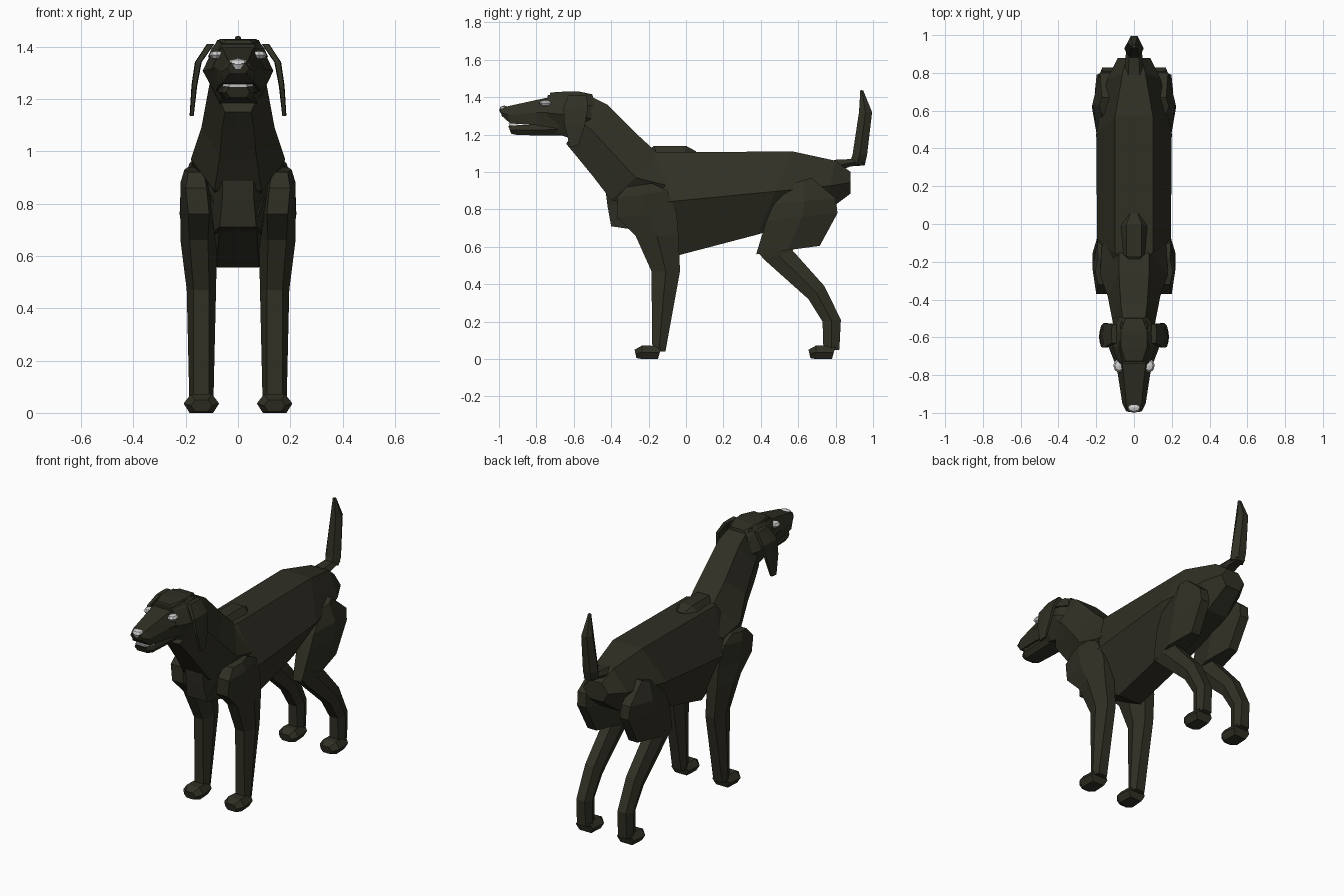
import bpy, bmesh, math


def material(name, rgb):
    m = bpy.data.materials.new(name)
    m.diffuse_color = (*rgb, 1)
    return m


COAT = material("dark_coat", (0.030, 0.029, 0.018))
PALE = material("pale_grey", (0.62, 0.62, 0.62))


def finish(name, bm, mat):
    bmesh.ops.recalc_face_normals(bm, faces=bm.faces)
    me = bpy.data.meshes.new(name)
    bm.to_mesh(me)
    bm.free()
    me.materials.append(mat)
    ob = bpy.data.objects.new(name, me)
    bpy.context.collection.objects.link(ob)
    return ob


def loft(name, rings, mat=COAT, cx=0.0, mid=0.5):
    """Skin hexagonal rings: (ay, az, by, bz, width at a, middle, b[, x shift])."""
    bm = bmesh.new()
    loops = []
    for r in rings:
        ay, az, by, bz, wa, wm, wb = r[:7]
        c = cx + (r[7] if len(r) > 7 else 0) * (1 if cx >= 0 else -1)
        my, mz = ay + (by - ay) * mid, az + (bz - az) * mid
        pts = [(c - wa, ay, az), (c + wa, ay, az), (c + wm, my, mz),
               (c + wb, by, bz), (c - wb, by, bz), (c - wm, my, mz)]
        loops.append([bm.verts.new(p) for p in pts])
    for a, b in zip(loops, loops[1:]):
        for i in range(6):
            j = (i + 1) % 6
            bm.faces.new((a[i], a[j], b[j], b[i]))
    bm.faces.new(loops[0])
    bm.faces.new(loops[-1])
    return finish(name, bm, mat)


def gem(name, loc, size, mat):
    """Small faceted ball."""
    bm = bmesh.new()
    bmesh.ops.create_uvsphere(bm, u_segments=8, v_segments=4, radius=1)
    for v in bm.verts:
        v.co = [c + d * s for c, d, s in zip(loc, v.co, size)]
    return finish(name, bm, mat)


# Trunk, from chest to rump
loft("torso", [
    (-0.20, 1.09, -0.38, 0.74, .06, .14, .07),
    (-0.15, 1.105, -0.04, 0.555, .10, .195, .08),
    (0.57, 1.11, 0.38, 0.665, .10, .20, .08),
    (0.80, 1.06, 0.74, 0.78, .06, .14, .07),
    (0.88, 1.00, 0.88, 0.885, .04, .085, .05)], mid=0.48)
loft("chest", [
    (-0.32, 0.96, -0.20, 0.98, .04, .07, .07),
    (-0.43, 0.90, -0.20, 0.92, .06, .13, .13),
    (-0.42, 0.82, -0.20, 0.82, .06, .11, .12),
    (-0.40, 0.71, -0.20, 0.68, .07, .09, .09)])
loft("withers", [
    (-0.20, 1.12, -0.19, 1.06, .02, .035, .03),
    (-0.17, 1.14, -0.15, 1.06, .04, .06, .06),
    (0.00, 1.14, -0.02, 1.07, .04, .07, .06),
    (0.055, 1.11, 0.05, 1.08, .02, .035, .03)])
loft("neck", [
    (-0.50, 1.40, -0.64, 1.15, .06, .105, .05),
    (-0.42, 1.36, -0.59, 1.09, .07, .115, .06),
    (-0.26, 1.20, -0.50, 0.98, .08, .14, .07),
    (-0.14, 1.09, -0.40, 0.85, .08, .18, .09),
    (-0.02, 1.06, -0.20, 0.80, .08, .17, .09)])

# Head
loft("skull", [
    (-0.74, 1.41, -0.74, 1.22, .06, .10, .055),
    (-0.65, 1.425, -0.65, 1.19, .08, .135, .07),
    (-0.53, 1.42, -0.56, 1.17, .07, .125, .07),
    (-0.47, 1.36, -0.52, 1.20, .05, .09, .05)])
loft("brow", [
    (-0.725, 1.425, -0.74, 1.37, .045, .07, .085),
    (-0.65, 1.43, -0.65, 1.36, .07, .10, .115),
    (-0.57, 1.43, -0.56, 1.36, .07, .10, .115),
    (-0.50, 1.415, -0.49, 1.35, .045, .07, .08)])
loft("muzzle", [
    (-0.995, 1.335, -0.985, 1.30, .03, .042, .03),
    (-0.96, 1.35, -0.94, 1.26, .04, .062, .06),
    (-0.80, 1.385, -0.80, 1.25, .055, .085, .075),
    (-0.68, 1.41, -0.68, 1.23, .07, .11, .085)])
loft("lower_jaw", [
    (-0.95, 1.245, -0.935, 1.205, .035, .045, .03),
    (-0.91, 1.25, -0.90, 1.197, .055, .065, .045),
    (-0.64, 1.26, -0.64, 1.195, .07, .08, .055)])
loft("teeth", [
    (-0.948, 1.258, -0.945, 1.238, .032, .034, .03),
    (-0.90, 1.258, -0.90, 1.238, .056, .06, .054)], PALE)
gem("nose", (0, -0.972, 1.332), (.042, .028, .024), PALE)

# Tail, rising from the rump
loft("tail_root", [
    (0.79, 1.065, 0.80, 1.00, .03, .05, .03),
    (0.90, 1.07, 0.88, 1.03, .025, .045, .03),
    (0.955, 1.06, 0.955, 1.035, .02, .03, .02)])
loft("tail", [
    (0.875, 1.05, 0.955, 1.035, .02, .045, .02),
    (0.89, 1.09, 0.968, 1.09, .025, .052, .025),
    (0.925, 1.32, 0.995, 1.32, .018, .035, .018),
    (0.932, 1.44, 0.948, 1.435, .006, .01, .006)])


def foot(name, y, x):
    loft(name, [
        (y - .135, .050, y - .125, .005, .025, .04, .025),
        (y - .095, .072, y - .095, .0, .04, .068, .045),
        (y + .01, .070, y - .01, .0, .035, .058, .04)], cx=x)


for s, side in ((-1, "left"), (1, "right")):
    x = 0.14 * s
    gem(side + "_eye", (.08 * s, -0.75, 1.368), (.030, .036, .018), PALE)
    loft(side + "_ear", [
        (-0.63, 1.41, -0.53, 1.41, .012, .014, .012, -.035),
        (-0.655, 1.34, -0.525, 1.34, .01, .013, .01, .012),
        (-0.65, 1.25, -0.54, 1.25, .008, .011, .008, .027),
        (-0.62, 1.135, -0.575, 1.14, .006, .008, .006, .037)], cx=x)
    loft(side + "_front_leg", [
        (-0.32, 0.92, -0.18, 0.94, .03, .045, .03, .02),
        (-0.37, 0.86, -0.10, 0.90, .04, .06, .035, .02),
        (-0.37, 0.76, -0.05, 0.78, .04, .07, .035, .01),
        (-0.27, 0.66, -0.04, 0.66, .035, .07, .035, .01),
        (-0.185, 0.47, -0.032, 0.47, .03, .056, .03),
        (-0.18, 0.04, -0.11, 0.04, .03, .046, .03)], cx=x)
    foot(side + "_front_foot", -0.14, x)
    loft(side + "_thigh", [
        (0.58, 0.94, 0.67, 0.97, .025, .04, .025, .005),
        (0.47, 0.83, 0.80, 0.86, .04, .07, .03, .01),
        (0.43, 0.74, 0.81, 0.78, .045, .078, .03, .005),
        (0.375, 0.56, 0.715, 0.605, .03, .06, .03)], cx=x)
    loft(side + "_shin", [
        (0.385, 0.57, 0.58, 0.62, .03, .052, .03),
        (0.42, 0.53, 0.57, 0.58, .03, .052, .03),
        (0.655, 0.32, 0.74, 0.39, .03, .05, .03),
        (0.73, 0.20, 0.828, 0.21, .028, .048, .028),
        (0.735, 0.04, 0.82, 0.05, .03, .045, .03)], cx=x)
    foot(side + "_hind_foot", 0.79, x)
